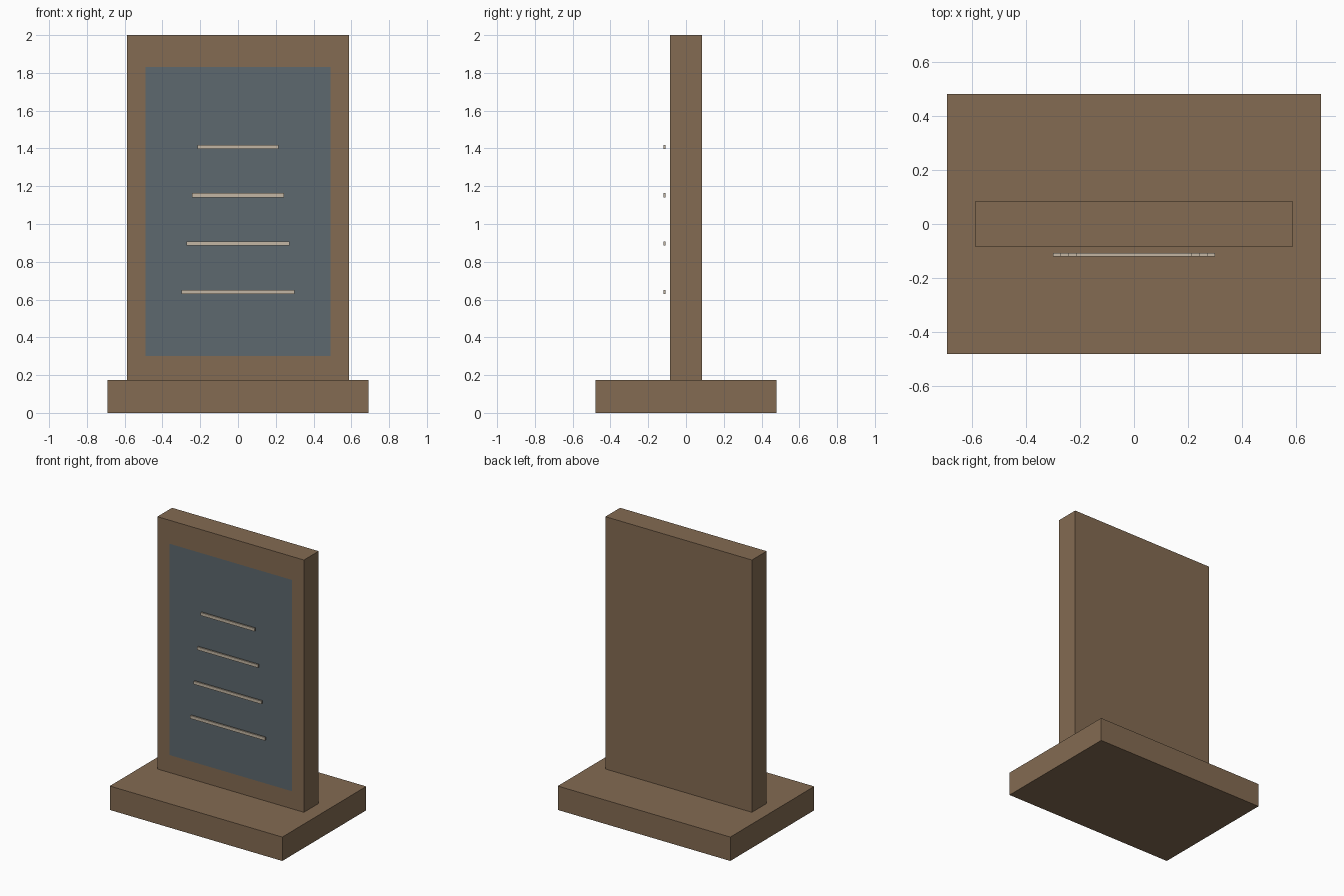
import bpy, bmesh
from mathutils import Vector

if "Cube" in bpy.data.objects:
    bpy.data.objects.remove(bpy.data.objects["Cube"])


def material(name, rgb):
    m = bpy.data.materials.new(name)
    m.diffuse_color = (*rgb, 1.0)
    m.use_nodes = True
    m.node_tree.nodes["Principled BSDF"].inputs["Base Color"].default_value = m.diffuse_color
    return m


brown = material("warm brown", (0.230, 0.147, 0.084))
slate = material("slate blue", (0.109, 0.138, 0.156))
beige = material("pale beige", (0.550, 0.468, 0.370))


def box(name, x, y, z, mats, panel=None):
    """Box from (min, max) ranges; panel = (half width, z low, z high) cut in the front face."""
    bm = bmesh.new()
    bmesh.ops.create_cube(bm, size=1.0)
    for v in bm.verts:
        v.co = Vector([lo if c < 0 else hi for c, (lo, hi) in zip(v.co, (x, y, z))])
    bm.normal_update()
    if panel:
        half, low, high = panel
        front = min(bm.faces, key=lambda f: f.normal.y)
        bmesh.ops.inset_region(bm, faces=[front], thickness=0.05)
        middle = (z[0] + z[1]) / 2
        for v in front.verts:
            v.co.x = half if v.co.x > 0 else -half
            v.co.z = high if v.co.z > middle else low
        front.material_index = 1
    mesh = bpy.data.meshes.new(name)
    bm.to_mesh(mesh)
    bm.free()
    for m in mats:
        mesh.materials.append(m)
    obj = bpy.data.objects.new(name, mesh)
    bpy.context.collection.objects.link(obj)
    return obj


BASE_TOP = 0.173

# Plinth
box("base", (-0.691, 0.691), (-0.48, 0.48), (0, BASE_TOP), [brown])

# Upright slab with a flush coloured panel on its front
box("upright_slab", (-0.587, 0.587), (-0.084, 0.084), (BASE_TOP, 2.0),
    [brown, slate], panel=(0.49, 0.30, 1.83))

# Four bars floating before the panel, wider towards the bottom
for i in range(4):
    half = 0.30 - 0.0285 * i
    zc = 0.64 + 0.256 * i
    box(f"panel_bar_{i + 1}", (-half, half), (-0.120, -0.108),
        (zc - 0.011, zc + 0.011), [beige])
